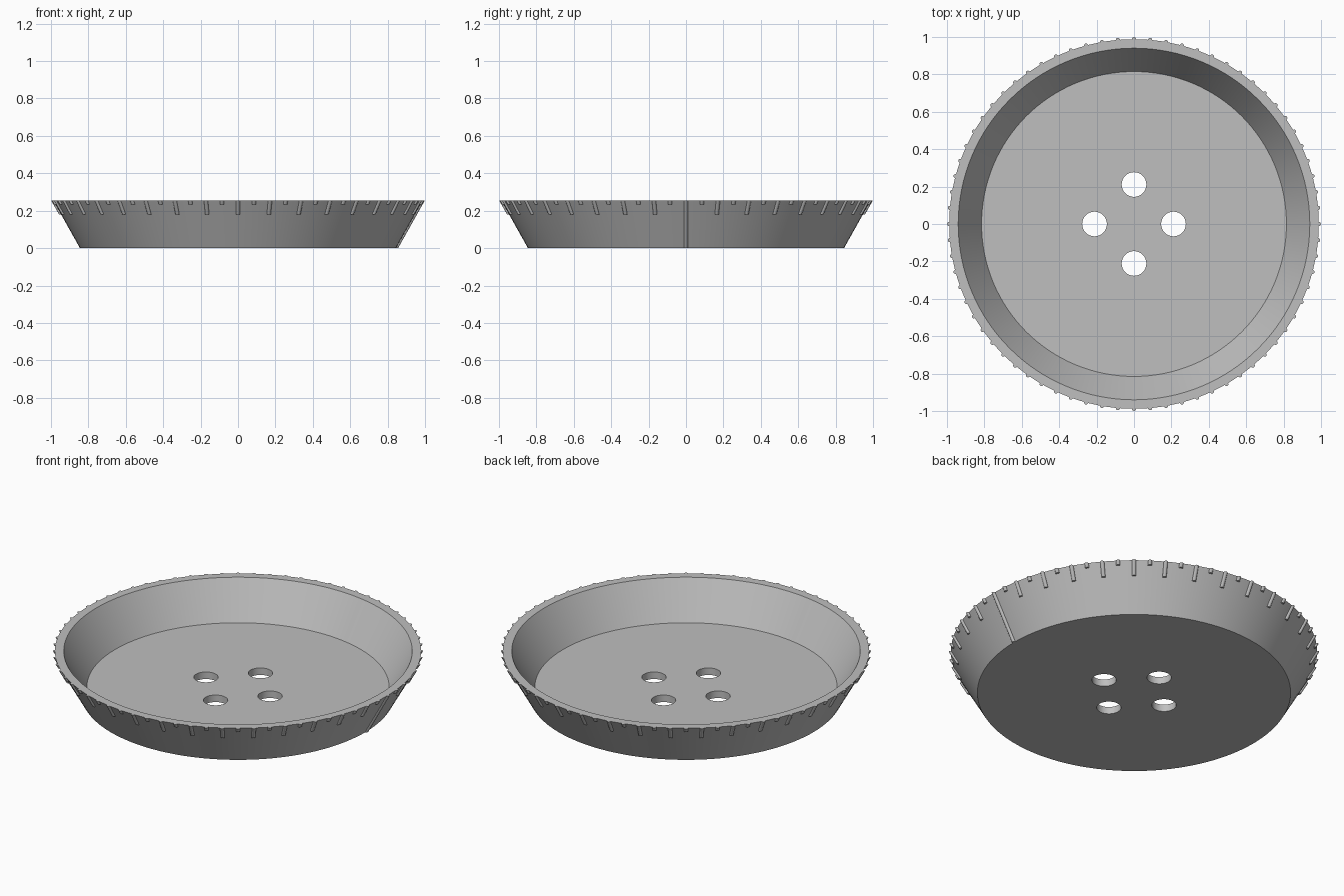
import bpy, bmesh
from math import cos, sin, pi, radians

SEGMENTS = 128
HEIGHT, FLOOR = 0.255, 0.042
BASE_R, RIM_R = 0.845, 0.988
INNER_BASE_R, INNER_RIM_R = 0.815, 0.94
HOLE_R, HOLE_OFFSET = 0.066, 0.211

if "Cube" in bpy.data.objects:
    bpy.data.objects.remove(bpy.data.objects["Cube"])

grey = bpy.data.materials.new("light grey")
grey.use_nodes = True
colour = (0.52, 0.52, 0.52, 1)
grey.diffuse_color = colour
grey.node_tree.nodes["Principled BSDF"].inputs["Base Color"].default_value = colour


def make_object(name, bm):
    bmesh.ops.recalc_face_normals(bm, faces=bm.faces)
    mesh = bpy.data.meshes.new(name)
    bm.to_mesh(mesh)
    bm.free()
    mesh.materials.append(grey)
    obj = bpy.data.objects.new(name, mesh)
    bpy.context.collection.objects.link(obj)
    return obj


def select_only(obj):
    bpy.ops.object.select_all(action='DESELECT')
    obj.select_set(True)
    bpy.context.view_layer.objects.active = obj


def add_loft(bm, rings):
    """Skin a list of point rings and cap both ends."""
    loops = [[bm.verts.new(p) for p in ring] for ring in rings]
    for a, b in zip(loops, loops[1:]):
        for i in range(len(a)):
            j = (i + 1) % len(a)
            bm.faces.new((a[i], a[j], b[j], b[i]))
    bm.faces.new(loops[0])
    bm.faces.new(loops[-1])


def circle(r, z, n, cx=0, cy=0):
    return [(cx + r * cos(2 * pi * i / n), cy + r * sin(2 * pi * i / n), z)
            for i in range(n)]


# Tray: flared wall with a flat rim and a thick floor
bm = bmesh.new()
profile = [(BASE_R, 0), (RIM_R, HEIGHT), (INNER_RIM_R, HEIGHT), (INNER_BASE_R, FLOOR)]
add_loft(bm, [circle(r, z, SEGMENTS) for r, z in profile])
tray = make_object("tray", bm)

# Four drain holes through the floor
bm = bmesh.new()
for k in range(4):
    cx, cy = HOLE_OFFSET * cos(k * pi / 2), HOLE_OFFSET * sin(k * pi / 2)
    add_loft(bm, [circle(HOLE_R, z, 32, cx, cy) for z in (-0.1, 0.15)])
cutter = make_object("hole_cutter", bm)
cutter.hide_render = True
cut = tray.modifiers.new("holes", 'BOOLEAN')
cut.operation, cut.solver, cut.object = 'DIFFERENCE', 'EXACT', cutter
select_only(tray)
bpy.ops.object.modifier_apply(modifier=cut.name)
bpy.data.objects.remove(cutter)


def add_rib(bm, degrees, z_low, radius=0.011):
    """Round rib lying on the sloped outer wall, ending at the rim."""
    a = radians(degrees)
    rings = []
    for z in (z_low, HEIGHT):
        r = BASE_R + (RIM_R - BASE_R) * z / HEIGHT
        rings.append(circle(radius, z, 12, r * cos(a), r * sin(a)))
    add_loft(bm, rings)


# Graduation ribs: long every ten degrees, short in between, one full height
ribs = {"long_ribs": [(d, 0.18) for d in range(10, 360, 10)],
        "short_ribs": [(d, 0.232) for d in range(5, 360, 10)],
        "index_rib": [(0, 0)]}
parts = [tray]
for name, marks in ribs.items():
    bm = bmesh.new()
    for degrees, z_low in marks:
        add_rib(bm, degrees, z_low)
    parts.append(make_object(name, bm))

for part in parts:
    select_only(part)
    bpy.ops.object.shade_smooth_by_angle(angle=radians(35))
